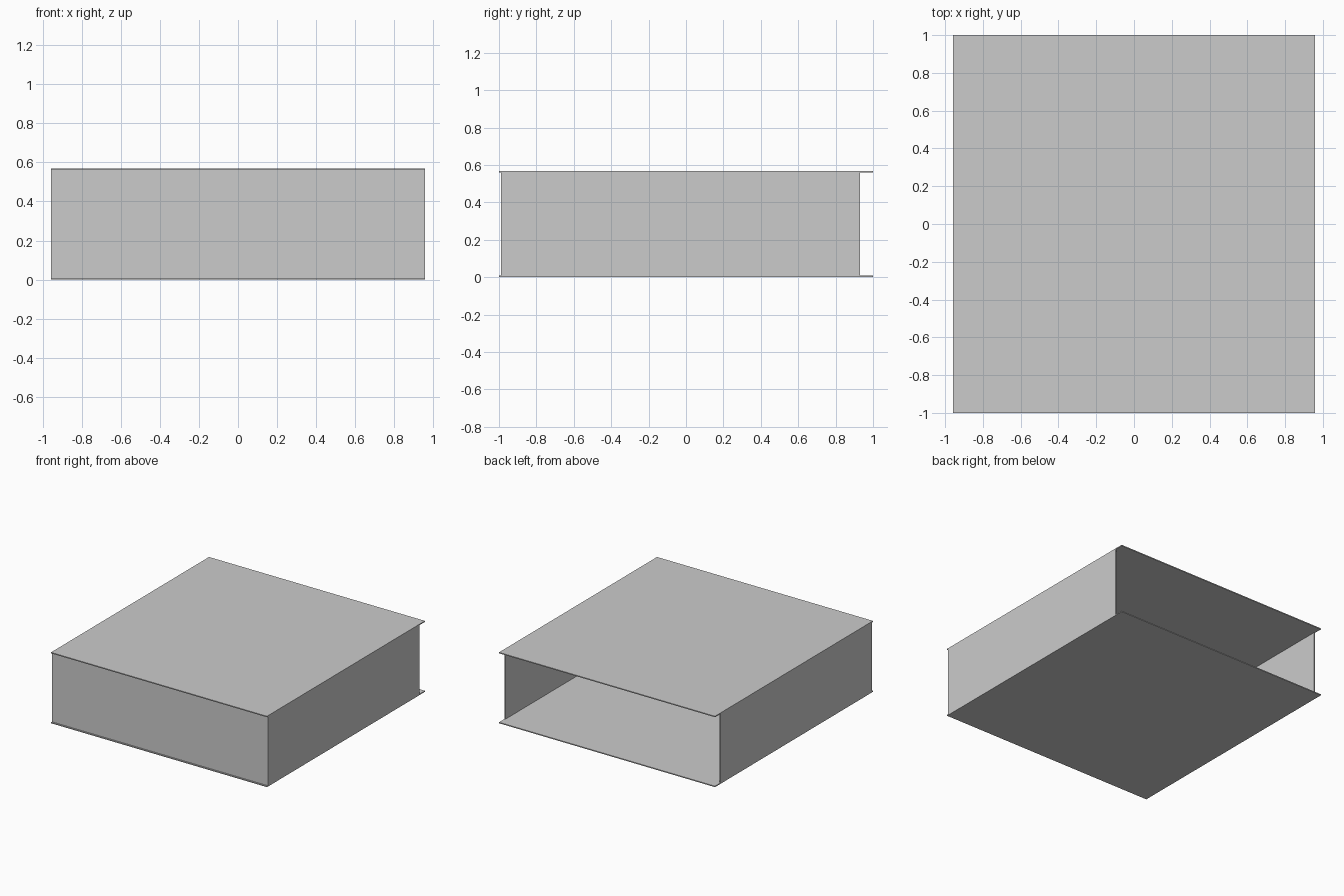
import bpy
import bmesh
from mathutils import Vector

if "Cube" in bpy.data.objects:
    bpy.data.objects.remove(bpy.data.objects["Cube"])

W, H, T = 0.957, 0.568, 0.008      # half width, height, board thickness
FRONT, BACK = -0.99, 0.93          # extent of the walls in y


def board(name, lo, hi):
    """Axis-aligned board between two opposite corners."""
    lo, hi = Vector(lo), Vector(hi)
    bm = bmesh.new()
    bmesh.ops.create_cube(bm, size=1)
    bmesh.ops.scale(bm, vec=hi - lo, verts=bm.verts)
    bmesh.ops.translate(bm, vec=(lo + hi) / 2, verts=bm.verts)
    mesh = bpy.data.meshes.new(name)
    bm.to_mesh(mesh)
    bm.free()
    obj = bpy.data.objects.new(name, mesh)
    bpy.context.collection.objects.link(obj)
    return obj


# Top and bottom panels overhang the walls at the open back
board("bottom_panel", (-W, -1, 0), (W, 1, T))
board("top_panel", (-W, -1, H - T), (W, 1, H))

# Side walls, flush with the panels in x
board("left_wall", (-W, FRONT, T), (-W + T, BACK, H - T))
board("right_wall", (W - T, FRONT, T), (W, BACK, H - T))

# Front wall fitted between the side walls
board("front_wall", (-W + T, FRONT, T), (W - T, FRONT + T, H - T))
